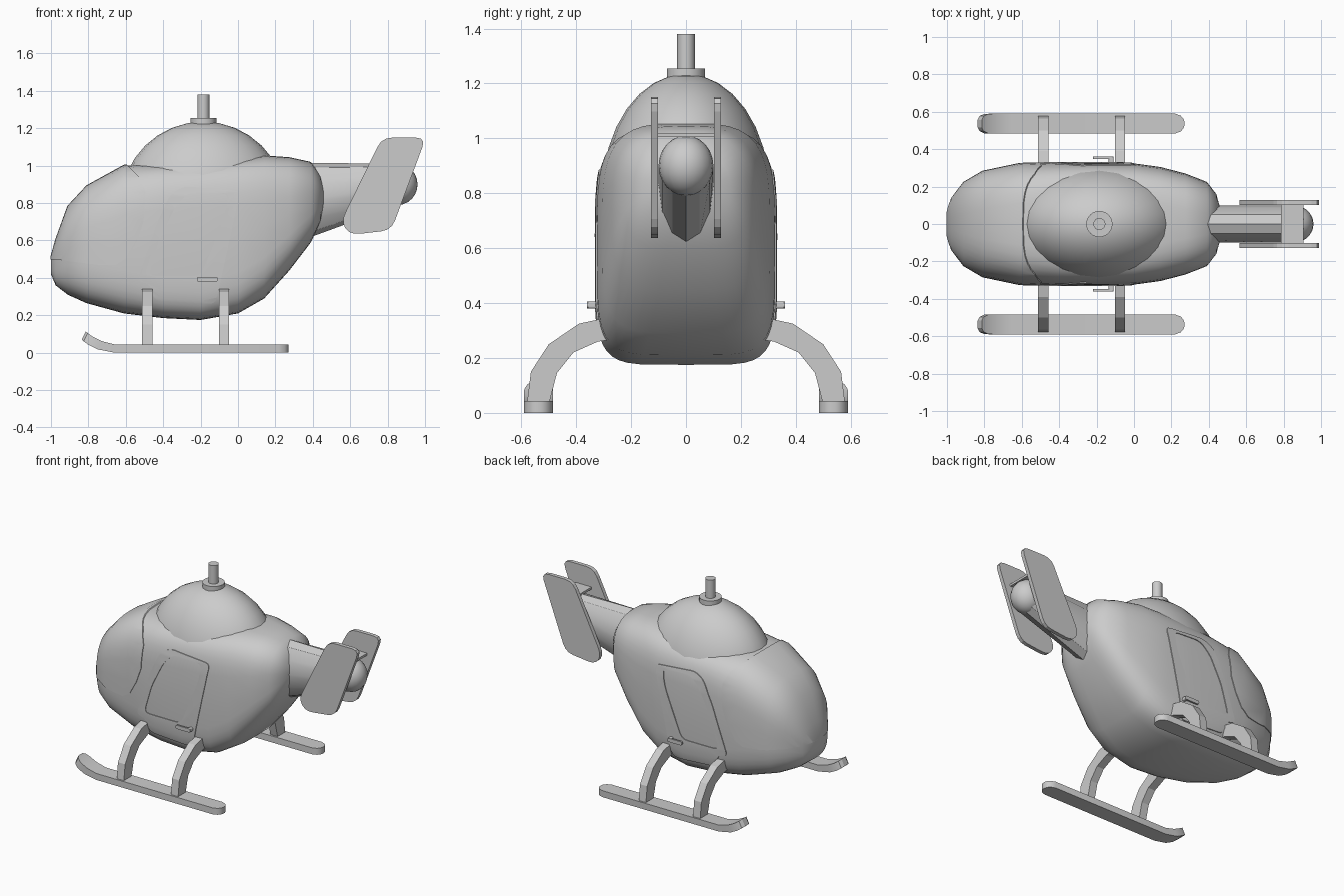
import bpy, bmesh, math

if "Cube" in bpy.data.objects:
    bpy.data.objects.remove(bpy.data.objects["Cube"])

grey = bpy.data.materials.new("plain grey")
grey.use_nodes = True
grey.diffuse_color = (0.6, 0.6, 0.6, 1)
grey.node_tree.nodes["Principled BSDF"].inputs["Base Color"].default_value = (0.6, 0.6, 0.6, 1)


def finish(name, bm, smooth=None):
    bmesh.ops.recalc_face_normals(bm, faces=bm.faces)
    mesh = bpy.data.meshes.new(name)
    bm.to_mesh(mesh)
    bm.free()
    ob = bpy.data.objects.new(name, mesh)
    bpy.context.collection.objects.link(ob)
    mesh.materials.append(grey)
    if smooth:
        select(ob)
        bpy.ops.object.shade_smooth_by_angle(angle=math.radians(smooth))
    return ob


def select(ob):
    bpy.ops.object.select_all(action='DESELECT')
    ob.select_set(True)
    bpy.context.view_layer.objects.active = ob


def loft(name, rings, smooth=None):
    """Skin closed rings of points and cap both ends."""
    bm = bmesh.new()
    loops = [[bm.verts.new(p) for p in ring] for ring in rings]
    for a, b in zip(loops, loops[1:]):
        for i in range(len(a)):
            j = (i + 1) % len(a)
            bm.faces.new((a[i], a[j], b[j], b[i]))
    bm.faces.new(loops[0])
    bm.faces.new(loops[-1])
    return finish(name, bm, smooth)


def prism(name, outline, y0, y1, smooth=None):
    """Side outline in x, z extruded across y."""
    return loft(name, [[(x, y, z) for x, z in outline] for y in (y0, y1)], smooth)


def rounded(points, r):
    """Cut each corner of an outline with a short arc."""
    out = []
    for i, (x, z) in enumerate(points):
        ends = []
        for nx, nz in (points[i - 1], points[(i + 1) % len(points)]):
            d = math.hypot(nx - x, nz - z)
            t = min(r, d * 0.45) / d
            ends.append((x + (nx - x) * t, z + (nz - z) * t))
        for t in (0, 0.33, 0.67, 1):
            out.append(tuple((1-t)**2 * ends[0][k] + 2*t*(1-t) * (x, z)[k] + t*t * ends[1][k]
                             for k in (0, 1)))
    return out


def boolean(ob, cutter, operation):
    mod = ob.modifiers.new("cut", 'BOOLEAN')
    mod.object, mod.operation, mod.solver = cutter, operation, 'EXACT'
    select(ob)
    bpy.ops.object.modifier_apply(modifier=mod.name)
    bpy.data.objects.remove(cutter)


# Fuselage: x, bottom, top, half width, squareness
stations = [(-1, .42, .51, .07, 2.2), (-.975, .36, .6, .135, 2.4), (-.91, .31, .78, .22, 2.6),
            (-.81, .265, .89, .28, 2.9), (-.61, .21, 1.0, .322, 3.4), (-.4, .185, 1.01, .328, 4.2),
            (-.2, .175, 1.02, .328, 4.4), (0, .21, 1.04, .324, 4), (.14, .29, 1.055, .305, 3.5),
            (.275, .44, 1.045, .27, 3), (.39, .59, 1.02, .225, 2.7), (.44, .7, .95, .16, 2.4),
            (.465, .8, .88, .07, 2)]


def fuselage(name, grow=0.0):
    rings = []
    for x, bottom, top, w, n in stations:
        mid, half = (bottom + top) / 2, (top - bottom) / 2 + grow
        ring = []
        for i in range(40):
            a = math.tau * i / 40
            c, s = math.cos(a), math.sin(a)
            m = n if s > 0 else n * 1.25
            ring.append((x * (1 + grow * .5) if x < -.9 else x,
                         (w + grow) * math.copysign(abs(c) ** (2 / m), c),
                         mid + half * math.copysign(abs(s) ** (2 / m), s)))
        rings.append(ring)
    return loft(name, rings, 50)


fuselage("fuselage")

# Windshield: slightly raised shell trimmed to its side outline
windshield = fuselage("windshield", .005)
boolean(windshield, prism("windshield_trim", [
    (-1.2, .51), (-.95, .495), (-.75, .47), (-.65, .47), (-.59, .51), (-.54, .6), (-.505, .7),
    (-.495, .86), (-.53, .94), (-.6, 1.01), (-.62, 1.2), (-1.2, 1.2)], -1, 1), 'INTERSECT')

# Doors: raised frames with an open window, plus handles
door_outline = rounded([(-.36, .85), (-.29, .89), (.01, .865), (-.02, .72), (-.12, .26),
                        (-.45, .28), (-.47, .37), (-.54, .38), (-.43, .7)], .035)
window_outline = rounded([(-.26, .86), (-.05, .85), (-.07, .73), (-.2, .41),
                          (-.48, .41), (-.42, .61), (-.33, .79)], .04)
for side, s in (("left", 1), ("right", -1)):
    door = fuselage(side + "_door", .005)
    boolean(door, prism("door_trim", door_outline, .2 * s, .6 * s), 'INTERSECT')
    boolean(door, prism("window_trim", window_outline, .1 * s, .7 * s), 'DIFFERENCE')
    prism(side + "_handle_post", rounded([(-.135, .38), (-.11, .38), (-.11, .405), (-.135, .405)], .008),
          .31 * s, .355 * s)
    prism(side + "_handle_bar", rounded([(-.22, .38), (-.11, .38), (-.11, .405), (-.22, .405)], .012),
          .348 * s, .36 * s)


def ellipsoid(name, centre, radii, segments, rings):
    bm = bmesh.new()
    bmesh.ops.create_uvsphere(bm, u_segments=segments, v_segments=rings, radius=1)
    bmesh.ops.scale(bm, vec=radii, verts=bm.verts)
    bmesh.ops.translate(bm, vec=centre, verts=bm.verts)
    return finish(name, bm, 60)


def cylinder(name, x, z0, z1, r):
    circle = [(x + r * math.cos(math.tau * i / 24), r * math.sin(math.tau * i / 24)) for i in range(24)]
    return loft(name, [[(px, py, z) for px, py in circle] for z in (z0, z1)], 40)


# Engine dome and rotor mast
ellipsoid("engine_dome", (-.185, 0, .8), (.44, .305, .435), 24, 16)
cylinder("mast_collar", -.185, 1.2, 1.255, .07)
cylinder("mast", -.185, 1.2, 1.38, .032)

# Tail boom with rounded end
loft("tail_boom", [[(x, ry * math.cos(math.tau * i / 12), z + rz * math.sin(math.tau * i / 12))
                    for i in range(12)]
                   for x, z, ry, rz in ((.38, .815, .1, .2), (.86, .9, .1, .11))], 25)
ellipsoid("tail_cap", (.855, 0, .9), (.105, .1, .11), 20, 12)
prism("tail_bridge", [(.785, 1.005), (.905, 1.005), (.905, 1.02), (.785, 1.02)], -.11, .11)

# Tail fins
fin = rounded([(.77, 1.15), (1.005, 1.15), (.82, .655), (.6, .63), (.55, .7)], .055)
for side, s in (("left", 1), ("right", -1)):
    prism(side + "_tail_fin", fin, .102 * s, .128 * s)

# Landing gear: curved struts and upturned skids
strut = [(.25, .345), (.32, .34), (.39, .325), (.5, .25), (.565, .15), (.58, .03),
         (.5, .03), (.47, .145), (.41, .22), (.32, .26), (.25, .27)]
skid = [(-.825, .092, .02), (-.815, .083, .04), (-.79, .065, .052), (-.74, .04, .053),
        (-.66, .022, .053), (.22, .022, .053), (.25, .022, .042), (.265, .022, .025), (.27, .022, .01)]
for side, s in (("left", 1), ("right", -1)):
    for place, x in (("front", -.485), ("rear", -.075)):
        loft(f"{side}_{place}_strut", [[(x + d, y * s, z) for y, z in strut] for d in (-.027, .027)])
    rings = []
    for x, z, w in skid:
        lean = .011 if x < -.7 else 0
        rings.append([(x + t * lean, s * .537 + e * w, z + t * .022)
                      for e, t in ((-1, -1), (1, -1), (1, 1), (-1, 1))])
    loft(side + "_skid", rings, 30)
